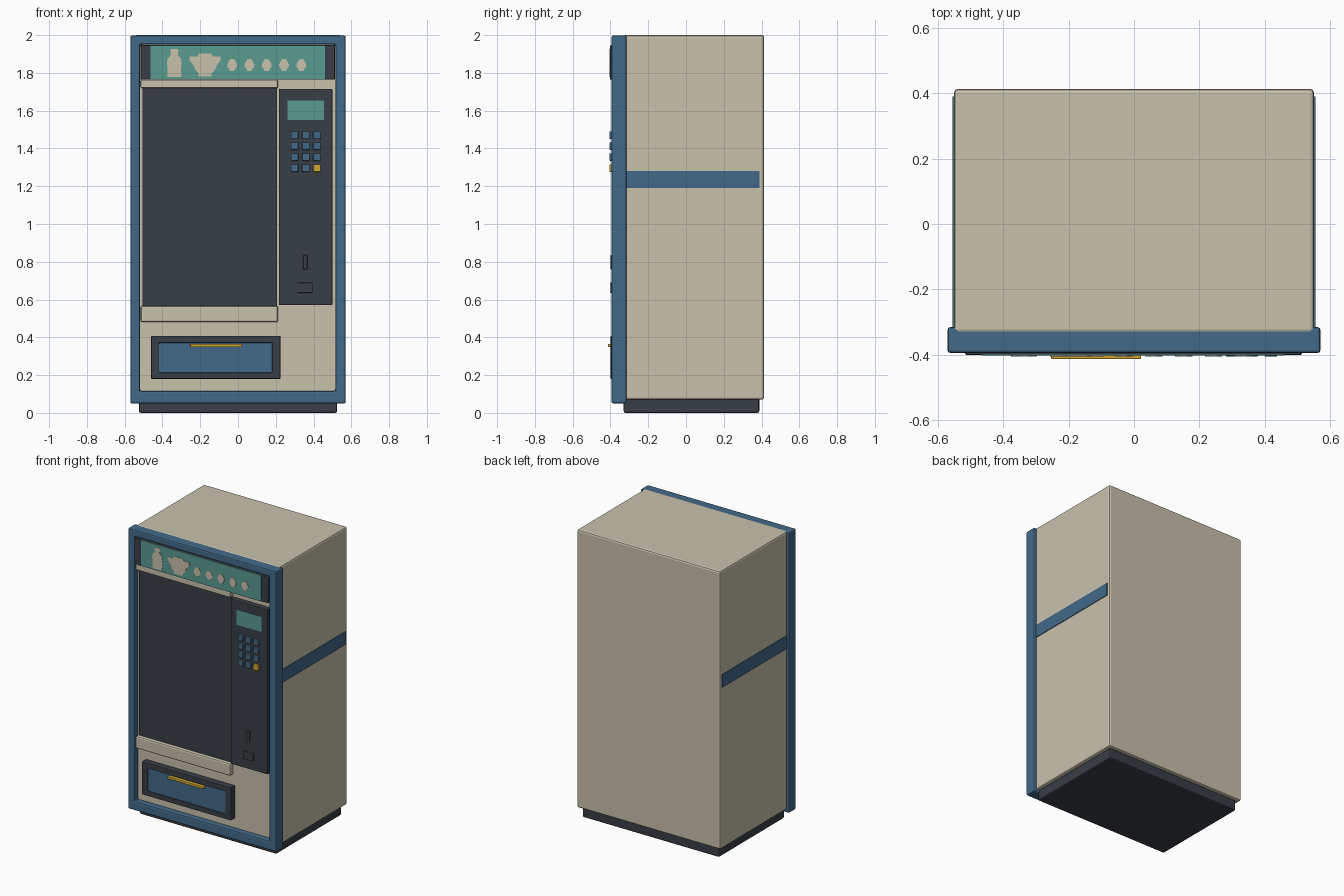
import bpy, bmesh

if "Cube" in bpy.data.objects:
    bpy.data.objects.remove(bpy.data.objects["Cube"])


def s2l(c):
    c /= 255
    return c / 12.92 if c <= 0.04045 else ((c + 0.055) / 1.055) ** 2.4


def mat(name, r, g, b):
    m = bpy.data.materials.new(name)
    m.diffuse_color = (s2l(r), s2l(g), s2l(b), 1)
    m.use_nodes = True
    m.node_tree.nodes["Principled BSDF"].inputs["Base Color"].default_value = m.diffuse_color
    return m


BEIGE = mat("warm_beige", 200, 193, 172)
BLUE = mat("steel_blue", 66, 105, 137)
DARK = mat("charcoal", 56, 62, 70)
TEAL = mat("teal", 88, 155, 143)
YELLOW = mat("mustard_yellow", 205, 165, 50)


def finish(name, bm, material, bevel=0.0, segments=2):
    bmesh.ops.recalc_face_normals(bm, faces=bm.faces[:])
    me = bpy.data.meshes.new(name)
    bm.to_mesh(me)
    bm.free()
    me.materials.append(material)
    ob = bpy.data.objects.new(name, me)
    bpy.context.collection.objects.link(ob)
    if bevel:
        mod = ob.modifiers.new("bevel", 'BEVEL')
        mod.width = bevel
        mod.segments = segments
        mod.limit_method = 'ANGLE'
    return ob


def box(name, x, y, z, material, bevel=0.0):
    bm = bmesh.new()
    bmesh.ops.create_cube(bm, size=1)
    for v in bm.verts:
        v.co = [(a + b) / 2 + c * (b - a) for (a, b), c in zip((x, y, z), v.co)]
    return finish(name, bm, material, bevel)


def ring(name, outer, inner, y, material, bevel=0.0):
    """Rectangular picture-frame ring; outer and inner are (x0, x1, z0, z1)."""
    bm = bmesh.new()
    loops = []
    for (x0, x1, z0, z1), yy in ((outer, y[0]), (outer, y[1]), (inner, y[1]), (inner, y[0])):
        loops.append([bm.verts.new((px, yy, pz)) for px, pz in
                      ((x0, z0), (x1, z0), (x1, z1), (x0, z1))])
    for i in range(4):
        a, b = loops[i], loops[(i + 1) % 4]
        for j in range(4):
            k = (j + 1) % 4
            bm.faces.new((a[j], a[k], b[k], b[j]))
    return finish(name, bm, material, bevel)


def emblem(name, cx, half):
    """Thin symmetric plate from the right half of its outline, top to bottom."""
    pts = half + [(-x, z) for x, z in reversed(half)]
    bm = bmesh.new()
    f = bm.faces.new([bm.verts.new((cx + x, -0.4045, z)) for x, z in pts])
    new = bmesh.ops.extrude_face_region(bm, geom=[f])["geom"]
    bmesh.ops.translate(bm, vec=(0, 0.004, 0), verts=[v for v in new if isinstance(v, bmesh.types.BMVert)])
    return finish(name, bm, BEIGE)


# cabinet and plinth
box("cabinet", (-0.55, 0.55), (-0.335, 0.413), (0.07, 2.0), BEIGE, 0.012)
box("plinth", (-0.525, 0.525), (-0.33, 0.388), (0.0, 0.09), DARK, 0.01)
for side, s in (("left", -1), ("right", 1)):
    xs = sorted((s * 0.545, s * 0.555))
    box(side + "_side_stripe", xs, (-0.33, 0.39), (1.19, 1.28), BLUE)

# door frame and recessed front panel
ring("front_frame", (-0.57, 0.57, 0.05, 1.998), (-0.518, 0.515, 0.115, 1.95),
     (-0.315, -0.394), BLUE, 0.009)
box("front_panel", (-0.53, 0.53), (-0.355, -0.325), (0.1, 1.96), BEIGE)

# display window with its ledges
box("window", (-0.505, 0.207), (-0.365, -0.35), (0.56, 1.725), DARK)
box("window_top_ledge", (-0.515, 0.212), (-0.389, -0.35), (1.72, 1.763), BEIGE, 0.006)
box("window_bottom_ledge", (-0.515, 0.212), (-0.389, -0.35), (0.48, 0.567), BEIGE, 0.01)

# sign with painted shapes
box("sign_box", (-0.516, 0.513), (-0.4, -0.35), (1.765, 1.947), DARK, 0.004)
box("sign_plate", (-0.463, 0.46), (-0.4025, -0.398), (1.766, 1.946), TEAL)
emblem("bottle_shape", -0.337, [(0.016, 1.927), (0.022, 1.92), (0.018, 1.895), (0.036, 1.875),
                                (0.039, 1.85), (0.035, 1.82), (0.038, 1.785), (0.03, 1.777)])
emblem("bowl_shape", -0.174, [(0.032, 1.902), (0.042, 1.886), (0.082, 1.888), (0.083, 1.868),
                              (0.062, 1.84), (0.05, 1.812), (0.035, 1.8), (0.035, 1.782)])
for i in range(5):
    emblem(f"drop_shape_{i + 1}", -0.031 + i * 0.0915,
           [(0.01, 1.873), (0.017, 1.862), (0.026, 1.845), (0.025, 1.831),
            (0.015, 1.82), (0.012, 1.81)])

# control panel, screen, keypad
box("control_panel", (0.216, 0.5), (-0.39, -0.35), (0.57, 1.715), DARK, 0.005)
box("screen", (0.263, 0.455), (-0.394, -0.388), (1.55, 1.655), TEAL)
for r in range(4):
    for c in range(3):
        x, z = 0.3 + c * 0.059, 1.47 - r * 0.058
        last = r == 3 and c == 2
        box(f"key_{r + 1}_{c + 1}", (x - 0.02, x + 0.02), (-0.405, -0.385),
            (z - 0.02, z + 0.02), YELLOW if last else BLUE, 0.004)

# coin slot and coin return
box("coin_slot", (0.345, 0.367), (-0.4, -0.385), (0.76, 0.835), DARK, 0.003)
box("coin_return", (0.315, 0.395), (-0.4, -0.385), (0.635, 0.69), DARK, 0.004)

# delivery tray
ring("tray_bezel", (-0.46, 0.225, 0.18, 0.408), (-0.417, 0.18, 0.213, 0.37),
     (-0.35, -0.399), DARK, 0.005)
box("tray_flap", (-0.42, 0.183), (-0.39, -0.35), (0.21, 0.373), BLUE)
box("tray_handle", (-0.253, 0.022), (-0.413, -0.385), (0.348, 0.366), YELLOW, 0.003)
